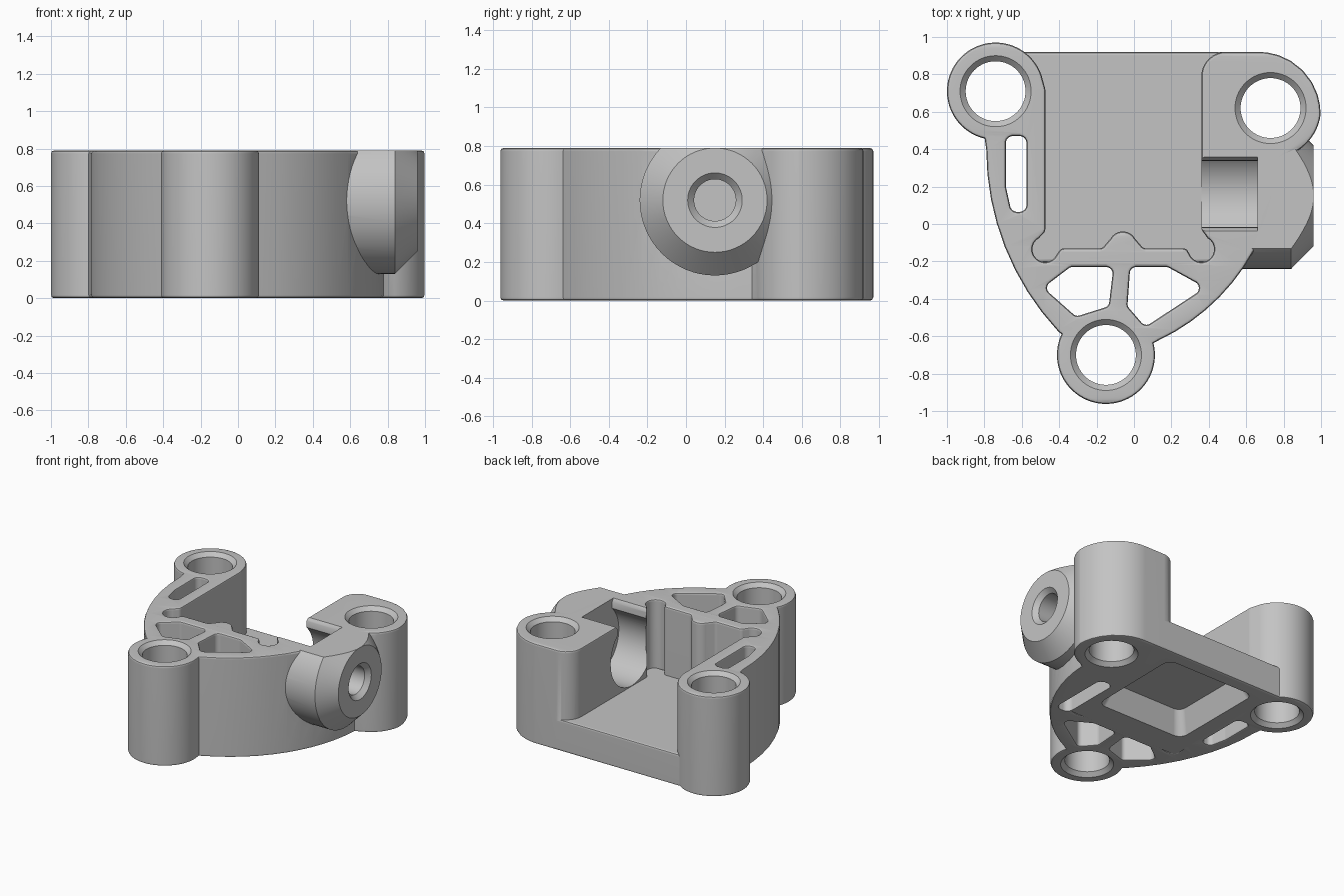
import bpy, bmesh
from math import radians, cos, sin, tan
from mathutils import Matrix, Vector

if "Cube" in bpy.data.objects:
    bpy.data.objects.remove(bpy.data.objects["Cube"])

HEIGHT, FLOOR, EDGE = 0.79, 0.25, 0.017
POSTS = [(-0.74, 0.71), (0.73, 0.62), (-0.15, -0.70)]
# Maps local (x, y, z) onto world (y, z, x)
SIDEWAYS = Matrix(((0, 0, 1, 0), (1, 0, 0, 0), (0, 1, 0, 0), (0, 0, 0, 1)))

grey = bpy.data.materials.new("cast grey")
grey.use_nodes = True
grey.diffuse_color = (0.55, 0.55, 0.55, 1)
grey.node_tree.nodes["Principled BSDF"].inputs["Base Color"].default_value = grey.diffuse_color


def arc(cx, cy, r, start, end):
    n = max(4, int(abs(end - start) / 5))
    angles = [radians(start + (end - start) * i / n) for i in range(n + 1)]
    return [(cx + r * cos(a), cy + r * sin(a), 0) for a in angles]


def rounded(points):
    """Replace each (x, y, radius) corner with a fillet."""
    out = []
    for i, (x, y, r) in enumerate(points):
        p = Vector((x, y))
        if r == 0:
            out.append(p)
            continue
        a = (Vector(points[i - 1][:2]) - p).normalized()
        b = (Vector(points[(i + 1) % len(points)][:2]) - p).normalized()
        half = a.angle(b) / 2
        reach = r / tan(half)
        centre = p + (a + b).normalized() * r / sin(half)
        va, vb = p + a * reach - centre, p + b * reach - centre
        for k in range(9):
            v = va.lerp(vb, k / 8).normalized() * r
            out.append(centre + v)
    return out


def corners(points, r):
    return rounded([(x, y, r) for x, y in points])


def add_object(name, mesh):
    ob = bpy.data.objects.new(name, mesh)
    bpy.context.collection.objects.link(ob)
    return ob


def finish(name, bm):
    bmesh.ops.recalc_face_normals(bm, faces=bm.faces)
    mesh = bpy.data.meshes.new(name)
    bm.to_mesh(mesh)
    bm.free()
    return add_object(name, mesh)


def slab(name, loops, height):
    """Extruded outline with holes and softly rounded rims, from z = 0."""
    curve = bpy.data.curves.new(name, "CURVE")
    curve.dimensions, curve.fill_mode = "2D", "BOTH"
    curve.extrude = height / 2 - EDGE
    curve.bevel_depth, curve.offset, curve.bevel_resolution = EDGE, -EDGE, 1
    for loop in loops:
        spline = curve.splines.new("POLY")
        spline.points.add(len(loop) - 1)
        for point, v in zip(spline.points, loop):
            point.co = (v.x, v.y, 0, 1)
        spline.use_cyclic_u = True
    temp = add_object(name, curve)
    bpy.context.view_layer.update()
    mesh = bpy.data.meshes.new_from_object(temp.evaluated_get(bpy.context.evaluated_depsgraph_get()))
    bm = bmesh.new()
    bm.from_mesh(mesh)
    bpy.data.objects.remove(temp)
    bmesh.ops.remove_doubles(bm, verts=bm.verts, dist=0.0002)
    bmesh.ops.translate(bm, verts=bm.verts, vec=(0, 0, height / 2))
    return finish(name, bm)


def prism(name, loop, low, high, matrix=Matrix(), taper=1):
    bm = bmesh.new()
    face = bm.faces.new([bm.verts.new((v.x, v.y, low)) for v in loop])
    middle = face.calc_center_median()
    extruded = bmesh.ops.extrude_face_region(bm, geom=[face])["geom"]
    for v in extruded:
        if isinstance(v, bmesh.types.BMVert):
            v.co.xy = middle.xy + (v.co.xy - middle.xy) * taper
            v.co.z = high
    bm.transform(matrix)
    return finish(name, bm)


def lathe(name, profile, matrix):
    """Solid of revolution from (radius, height) pairs."""
    bm = bmesh.new()
    n = 64
    rings = [[bm.verts.new((r * cos(radians(360 * i / n)), r * sin(radians(360 * i / n)), h))
              for i in range(n)] for r, h in profile]
    for a, b in zip(rings, rings[1:]):
        for i in range(n):
            j = (i + 1) % n
            bm.faces.new((a[i], a[j], b[j], b[i]))
    bm.faces.new(rings[0])
    bm.faces.new(rings[-1])
    bm.transform(matrix)
    return finish(name, bm)


# Wall outline: three posts, curved sides, open-backed cavity
outline = rounded(
    [(0.36, 0.92, 0.13), (1.0, 0.92, 0.33)]
    + arc(*POSTS[1], 0.27, -8, -72)
    + arc(-0.35, 0.4, 1.13, -3, -65)
    + arc(*POSTS[2], 0.262, 14, -205)
    + arc(0.636, 0.4, 1.426, 223, 180)
    + arc(*POSTS[0], 0.26, 257, 20)
    + [(-0.474, 0.72, 0.06), (-0.474, -0.04, 0.04)]
    + arc(-0.475, -0.135, 0.068, 120, 320)
    + [(-0.39, -0.13, 0.03), (-0.17, -0.13, 0.03)]
    + arc(-0.06, -0.115, 0.075, 150, 30)
    + [(0.05, -0.13, 0.03), (0.28, -0.13, 0.03)]
    + arc(0.36, -0.135, 0.068, 210, 420)
    + [(0.36, -0.03, 0.04)])

# Lightening holes through the walls
side_slot = corners([(-0.685, 0.47), (-0.575, 0.47), (-0.575, 0.065), (-0.655, 0.065), (-0.685, 0.2)], 0.037)
web_left = corners([(-0.485, -0.34), (-0.34, -0.23), (-0.11, -0.23), (-0.135, -0.44), (-0.31, -0.495)], 0.035)
web_right = corners([(-0.02, -0.23), (0.18, -0.23), (0.38, -0.34), (0.06, -0.55), (-0.035, -0.44)], 0.035)
body = slab("bracket_body", [outline, side_slot, web_left, web_right], HEIGHT)

# Floor plate, sunk into the walls
plate = [(-0.62, 0.92), (0.6, 0.92), (0.45, 0.6), (0.45, -0.205), (-0.555, -0.205), (-0.555, 0.6)]
floor = slab("floor_plate", [[Vector(p) for p in plate]], FLOOR)

# Side boss, trimmed level with the top
axis = Matrix.Translation((0, 0.15, 0.52)) @ SIDEWAYS
boss = lathe("side_boss", [(0.39, 0.52), (0.39, 0.84), (0.27, 0.96)], axis)
bm = bmesh.new()
bm.from_mesh(boss.data)
bmesh.ops.bisect_plane(bm, geom=bm.verts[:] + bm.edges[:] + bm.faces[:],
                       plane_co=(0, 0, HEIGHT - 0.001), plane_no=(0, 0, 1), clear_outer=True)
bmesh.ops.holes_fill(bm, edges=[e for e in bm.edges if e.is_boundary])
bmesh.ops.recalc_face_normals(bm, faces=bm.faces)
bm.to_mesh(boss.data)
bm.free()

# Cutters: post bores, side bore, round cradle with a top slot, underside recesses
bore = [(0.21, -0.02), (0.16, 0.03), (0.16, HEIGHT - 0.03), (0.21, HEIGHT + 0.02)]
cutters = [lathe("post_bore", bore, Matrix.Translation((x, y, 0))) for x, y in POSTS]
cutters.append(lathe("side_bore", [(0.108, 0.5), (0.108, 0.925), (0.165, 0.985)], axis))
cradle = rounded(arc(0.16, 0.52, 0.265, 132, 408) + [(0.34, 0.765, 0), (0.365, 0.8, 0), (0.365, 1, 0),
                                                    (-0.045, 1, 0), (-0.045, 0.8, 0), (-0.02, 0.765, 0)])
cutters.append(prism("cradle_notch", cradle, 0.2, 0.66, SIDEWAYS))
recess = corners([(-0.43, 0.82), (0.36, 0.82), (0.35, 0.01), (-0.43, 0.01)], 0.07)
cutters.append(prism("underside_recess", recess, -0.01, 0.17, taper=0.82))
slot = corners([(0.43, 0.28), (0.55, 0.28), (0.55, -0.22), (0.43, -0.22)], 0.05)
cutters.append(prism("underside_slot", slot, -0.01, 0.15))

# Combine everything into one casting
tools = [(floor, "UNION"), (boss, "UNION")] + [(c, "DIFFERENCE") for c in cutters]
for tool, operation in tools:
    mod = body.modifiers.new(tool.name, "BOOLEAN")
    mod.object, mod.operation, mod.solver = tool, operation, "EXACT"
    tool.hide_render = True
bpy.context.view_layer.update()
result = bpy.data.meshes.new_from_object(body.evaluated_get(bpy.context.evaluated_depsgraph_get()))
body.modifiers.clear()
body.data = result
for tool, operation in tools:
    bpy.data.objects.remove(tool)

result.materials.clear()
result.materials.append(grey)
bpy.ops.object.select_all(action="DESELECT")
body.select_set(True)
bpy.context.view_layer.objects.active = body
bpy.ops.object.shade_smooth_by_angle(angle=radians(35))
body.modifiers.new("flat_caps", "WEIGHTED_NORMAL").keep_sharp = True
